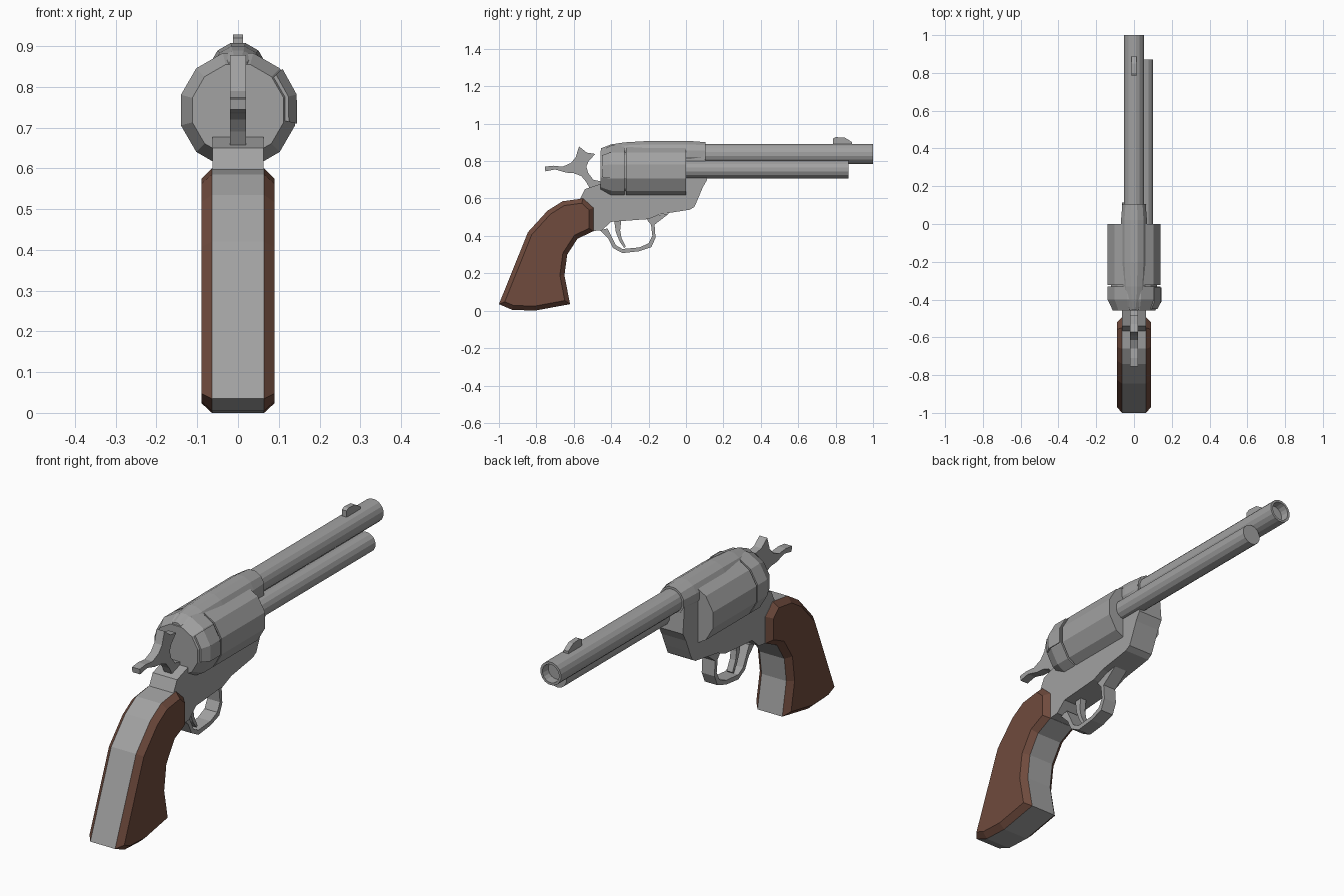
import bpy, bmesh, math

if "Cube" in bpy.data.objects:
    bpy.data.objects.remove(bpy.data.objects["Cube"])


def material(name, rgb):
    m = bpy.data.materials.new(name)
    m.diffuse_color = (*rgb, 1)
    m.use_nodes = True
    m.node_tree.nodes["Principled BSDF"].inputs["Base Color"].default_value = m.diffuse_color
    return m


STEEL = material("steel_grey", (0.36, 0.36, 0.36))
WOOD = material("walnut_brown", (0.16, 0.07, 0.047))


def loft(name, sections, wood_caps=None):
    """Skin equal-length closed loops and cap both ends."""
    bm = bmesh.new()
    rows = [[bm.verts.new(p) for p in s] for s in sections]
    n = len(rows[0])
    for a, b in zip(rows, rows[1:]):
        for i in range(n):
            j = (i + 1) % n
            bm.faces.new((a[i], a[j], b[j], b[i]))
    caps = [bm.faces.new(rows[0]), bm.faces.new(rows[-1])]
    bmesh.ops.recalc_face_normals(bm, faces=bm.faces)
    if wood_caps:
        # bevelled side panels: inset each cap, then push it outward
        inset, x = wood_caps
        bmesh.ops.inset_region(bm, faces=caps, thickness=inset, use_even_offset=True)
        for f in caps:
            for v in f.verts:
                v.co.x = math.copysign(x, v.co.x)
        side = abs(sections[0][0][0]) + 0.002
        for f in bm.faces:
            if abs(f.calc_center_median().x) > side:
                f.material_index = 1
    mesh = bpy.data.meshes.new(name)
    bm.to_mesh(mesh)
    bm.free()
    mesh.materials.append(STEEL)
    if wood_caps:
        mesh.materials.append(WOOD)
    ob = bpy.data.objects.new(name, mesh)
    bpy.context.collection.objects.link(ob)
    return ob


def plate(name, pts, half, **kw):
    """Side outline (y, z) extruded symmetrically across x."""
    return loft(name, [[(x, y, z) for y, z in pts] for x in (-half, half)], **kw)


def lathe(name, rings, x, z, sides):
    """Rings (y, radius) round an axis along y, with flat sides facing x and z."""
    angles = [math.tau * (i + 0.5) / sides for i in range(sides)]
    return loft(name, [[(x + r * math.cos(a), y, z + r * math.sin(a)) for a in angles]
                       for y, r in rings])


# Barrel with hollow muzzle, and the ejector tube beside it
lathe("barrel", [(0.0, .054), (1.0, .054), (1.0, .043), (.96, .041)], 0, .838, 16)
lathe("ejector_tube", [(0.0, .047), (.87, .047)], .056, .755, 14)
plate("front_sight", [(.785, .88), (.785, .92), (.80, .928), (.85, .925), (.887, .902),
                      (.887, .88)], .012)

# Cylinder, recoil shield and loading gate share one 12-sided axis
CZ = .743
lathe("cylinder", [(-.322, .145), (0.0, .145)], 0, CZ, 12)
lathe("recoil_shield", [(-.458, .116), (-.40, .145), (-.33, .145), (-.33, .125),
                        (-.31, .125)], 0, CZ, 12)
gate = [(-.45, .09), (-.45, .128), (-.41, .149), (-.337, .149), (-.337, .09)]
loft("loading_gate", [[(r * math.cos(a), y, CZ + r * math.sin(a)) for y, r in gate]
                      for a in map(math.radians, (-13, 15, 43))])

# Top strap swelling into the barrel collar
lathe("top_strap", [(-.455, .030), (-.40, .052), (-.33, .063), (-.2, .071),
                    (.02, .071), (.105, .064)], 0, .839, 12)

# Lower frame with the post in front of the cylinder
plate("frame", [(-.57, .59), (-.54, .65), (-.46, .677), (-.33, .66), (0, .64), (0, .84),
                (.10, .84), (.113, .70), (.09, .66), (.065, .60), (.045, .555), (.02, .54),
                (-.14, .515), (-.2, .49), (-.40, .475), (-.45, .43), (-.51, .425),
                (-.53, .50)], .063)

# Grip: steel core with bevelled wooden panels on both sides
plate("grip", [(-1.0, .035), (-.93, .005), (-.81, .0), (-.62, .035), (-.65, .19),
               (-.635, .30), (-.58, .385), (-.495, .425), (-.495, .55), (-.55, .60),
               (-.66, .585), (-.74, .535), (-.845, .42)], .064, wood_caps=(.024, .09))

# Trigger guard strap
outer = [(-.46, .43), (-.415, .385), (-.39, .335), (-.34, .308), (-.25, .318), (-.185, .34),
         (-.163, .39), (-.168, .46), (-.09, .52)]
inner = [(-.22, .50), (-.187, .46), (-.18, .40), (-.20, .36), (-.25, .338), (-.34, .33),
         (-.375, .35), (-.398, .395), (-.42, .44)]
plate("trigger_guard", outer + inner, .033)

# Trigger
plate("trigger", [(-.385, .49), (-.375, .42), (-.355, .37), (-.33, .335), (-.322, .342),
                  (-.345, .39), (-.352, .43), (-.345, .49)], .015)

# Hammer with thumb spur
plate("hammer", [(-.755, .77), (-.752, .745), (-.70, .755), (-.64, .738), (-.60, .735),
                 (-.56, .72), (-.535, .69), (-.515, .655), (-.49, .63), (-.44, .65),
                 (-.45, .69), (-.495, .70), (-.522, .735), (-.533, .77), (-.52, .80),
                 (-.485, .838), (-.53, .845), (-.572, .878), (-.59, .82), (-.615, .79),
                 (-.66, .77), (-.71, .775)], .02)
